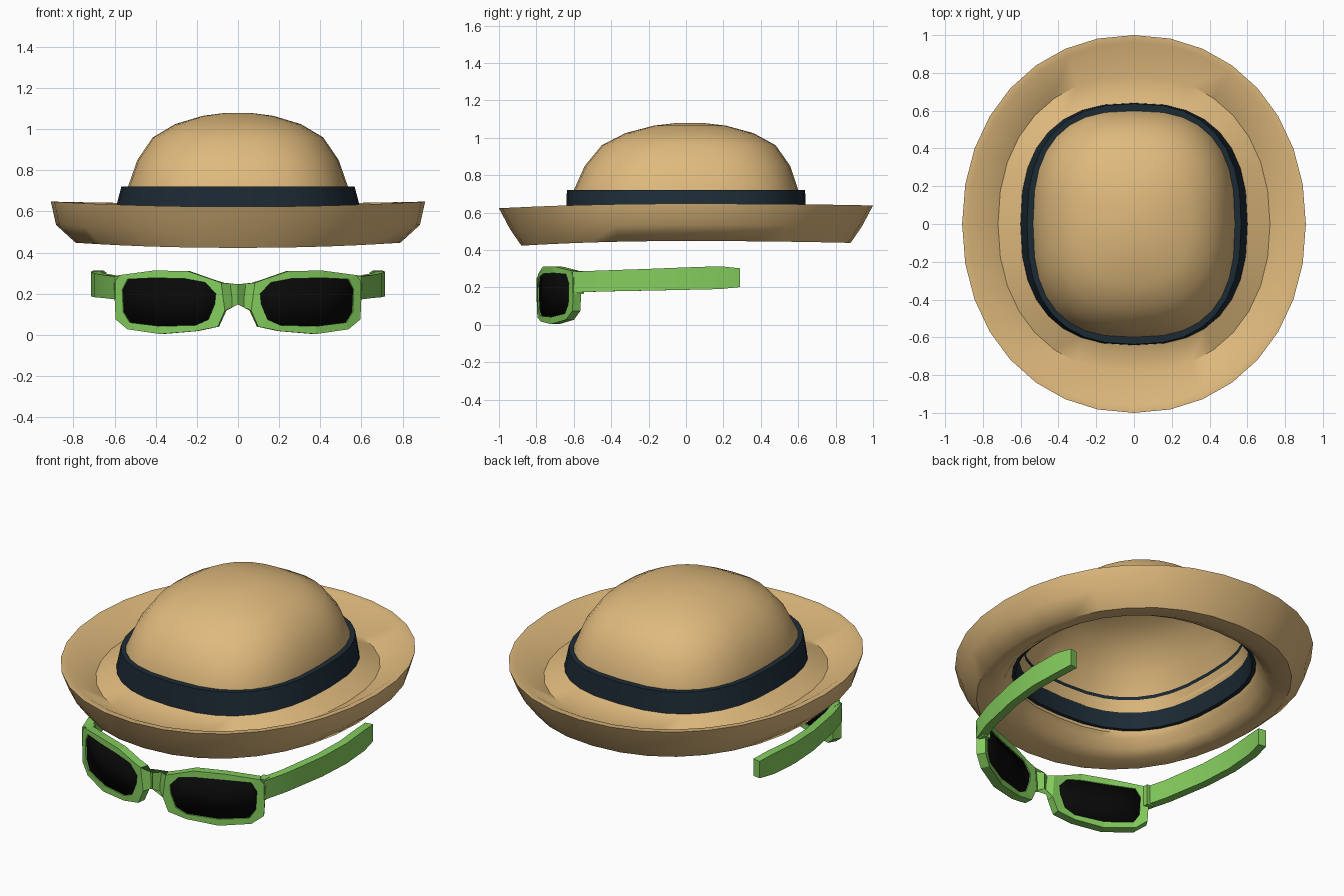
import bpy, bmesh, math
from mathutils import Vector

if "Cube" in bpy.data.objects:
    bpy.data.objects.remove(bpy.data.objects["Cube"])

SIDES = 32


def material(name, rgb):
    m = bpy.data.materials.new(name)
    m.diffuse_color = (*rgb, 1)
    m.use_nodes = True
    m.node_tree.nodes["Principled BSDF"].inputs["Base Color"].default_value = m.diffuse_color
    return m


straw = material("straw tan", (0.74, 0.49, 0.205))
ribbon = material("dark navy", (0.012, 0.024, 0.036))
green = material("bright green", (0.23, 0.61, 0.11))
black = material("lens black", (0.0025, 0.0025, 0.0025))


def make(name, verts, faces, mats, smooth=None, indices=None):
    me = bpy.data.meshes.new(name)
    me.from_pydata(verts, [], faces)
    for m in mats:
        me.materials.append(m)
    if indices:
        me.polygons.foreach_set("material_index", indices)
    if smooth:
        me.shade_smooth()
        me.set_sharp_from_angle(angle=math.radians(smooth))
    ob = bpy.data.objects.new(name, me)
    bpy.context.collection.objects.link(ob)
    return ob


def ring(rx, ry, z, n, wave):
    """Superellipse ring; wave dips the front and lifts the sides."""
    pts = []
    for i in range(SIDES):
        a = 2 * math.pi * i / SIDES
        c, s = math.cos(a), math.sin(a)
        dz = 0.010 * c * c - (0.015 * s * s if s < 0 else 0)
        pts.append((rx * math.copysign(abs(c) ** (2 / n), c),
                    ry * math.copysign(abs(s) ** (2 / n), s), z + dz * wave))
    return pts


def loft(name, rings, mats, closed, smooth, wave=0, dark=()):
    """Skin rings of (rx, ry, z, exponent); dark = strips given material 1.
    An open loft gets a top cap only."""
    verts = [p for r in rings for p in ring(*r, wave)]
    faces, idx = [], []
    count = len(rings)
    for k in range(count if closed else count - 1):
        a, b = k * SIDES, (k + 1) % count * SIDES
        for i in range(SIDES):
            j = (i + 1) % SIDES
            faces.append((a + i, a + j, b + j, b + i))
            idx.append(1 if k in dark else 0)
    if not closed:
        last = (count - 1) * SIDES
        faces.append(tuple(range(last, last + SIDES)))
        idx.append(0)
    return make(name, verts, faces, mats, smooth, idx)


# hat brim: closed section, shallow valley on top and rolled-up rim
loft("hat_brim", [
    (0.625, 0.66, 0.525, 2.4), (0.655, 0.70, 0.477, 2.3), (0.705, 0.77, 0.445, 2.2),
    (0.79, 0.88, 0.438, 2.15), (0.885, 0.94, 0.525, 2.1), (0.91, 1.0, 0.638, 2.1),
    (0.877, 0.962, 0.637, 2.1), (0.72, 0.787, 0.545, 2.2), (0.60, 0.64, 0.597, 2.5),
    (0.60, 0.632, 0.55, 2.5)],
    [straw], True, 50, wave=1)

# ribbon band
loft("hat_band", [
    (0.61, 0.642, 0.555, 2.5), (0.567, 0.637, 0.722, 2.5),
    (0.53, 0.595, 0.722, 2.6), (0.58, 0.615, 0.555, 2.5)],
    [ribbon], True, 40)

# crown: outer dome, and an inner lining with a dark line at the ribbon's top
dome = [(1.0, 0.72, 2.65), (0.915, 0.85, 2.55), (0.775, 0.96, 2.45),
        (0.57, 1.025, 2.35), (0.32, 1.065, 2.2), (0.12, 1.079, 2.0)]
outer = [(0.54, 0.605, 0.66, 2.65)] + [(0.535 * s, 0.6 * s, z, n) for s, z, n in dome]
inner = [(0.55, 0.597, 0.645, 2.6), (0.525, 0.585, 0.712, 2.6), (0.518, 0.58, 0.728, 2.6)]
inner += [(0.515 * s, 0.58 * s, z - 0.015, n) for s, z, n in dome[1:]]
crown = loft("hat_crown", outer, [straw], False, 45)
lining = loft("hat_lining", inner, [straw, ribbon], False, 45, dark=(1,))
lining.data.flip_normals()
for ob in (crown, lining):  # the dome leans slightly back
    for v in ob.data.vertices:
        v.co.y += 0.06 * max(0, v.co.z - 0.72)


# glasses: outlines of the right half in front view (x, z), wrapped around the face
def wrap(p):
    return (p[0], -0.775 + 0.56 * p[0] ** 2, p[1])


in_top = [(.105, .20), (.155, .255), (.25, .273), (.40, .276), (.525, .27), (.55, .22)]
in_bot = [(.11, .15), (.14, .075), (.20, .047), (.37, .042), (.515, .06), (.545, .11)]
out_top = [(.075, .253), (.13, .272), (.24, .31), (.40, .312), (.565, .29), (.59, .25)]
out_bot = [(.06, .118), (.095, .04), (.20, .018), (.37, .004), (.525, .027), (.582, .075)]


def mirrored(ob, thickness):
    mod = ob.modifiers.new("mirror", 'MIRROR')
    mod.use_clip = True
    if thickness:
        sol = ob.modifiers.new("thickness", 'SOLIDIFY')
        sol.thickness = thickness
        sol.offset = 0
        sol.use_even_offset = False


# frame front with bridge
inside = in_top + in_bot[::-1]
outside = out_top + out_bot[::-1]
n = len(inside)
verts = [wrap(p) for p in inside + outside + [(0, .246), (0, .148)]]
faces = [(i, n + i, n + (i + 1) % n, (i + 1) % n) for i in range(n)]
faces.append((n, 2 * n - 1, 2 * n + 1, 2 * n)[::-1])
mirrored(make("glasses_frame", verts, faces, [green]), 0.05)

# lenses
m = len(in_top)
verts = [wrap(p) for p in in_top + in_bot]
faces = [(i, m + i, m + i + 1, i + 1) for i in range(m - 1)]
mirrored(make("lenses", verts, faces, [black], 40), 0.036)

# temples: rectangular section swept along a gentle outward bow
path = [(.575, -.60, .228), (.622, -.46, .234), (.673, -.2, .241),
        (.690, .0, .247), (.680, .18, .252), (.662, .285, .252)]
half = [.056, .056, .058, .06, .061, .05]
verts = []
for k, p in enumerate(path):
    p = Vector(p)
    t = Vector(path[min(k + 1, 5)]) - Vector(path[max(k - 1, 0)])
    side = Vector((t.y, -t.x, 0)).normalized() * 0.024
    for s, u in ((-1, -1), (1, -1), (1, 1), (-1, 1)):
        verts.append(p + side * s + Vector((0, 0, half[k] * u)))
faces = [(4 * k + i, 4 * k + (i + 1) % 4, 4 * k + 4 + (i + 1) % 4, 4 * k + 4 + i)
         for k in range(5) for i in range(4)]
faces = [f[::-1] for f in faces] + [(0, 1, 2, 3), (23, 22, 21, 20)]
temples = make("temples", verts, faces, [green], 30)
bm = bmesh.new()
bm.from_mesh(temples.data)
bmesh.ops.recalc_face_normals(bm, faces=bm.faces)
bm.to_mesh(temples.data)
bm.free()
mirrored(temples, 0)

# hinge blocks joining frame and temples
cube = [(x, y, z) for x in (.55, .595) for y in (-.60, -.545) for z in (.165, .287)]
mirrored(make("hinges", cube, [(0, 1, 3, 2), (4, 6, 7, 5), (0, 4, 5, 1),
                               (2, 3, 7, 6), (0, 2, 6, 4), (1, 5, 7, 3)], [green]), 0)
